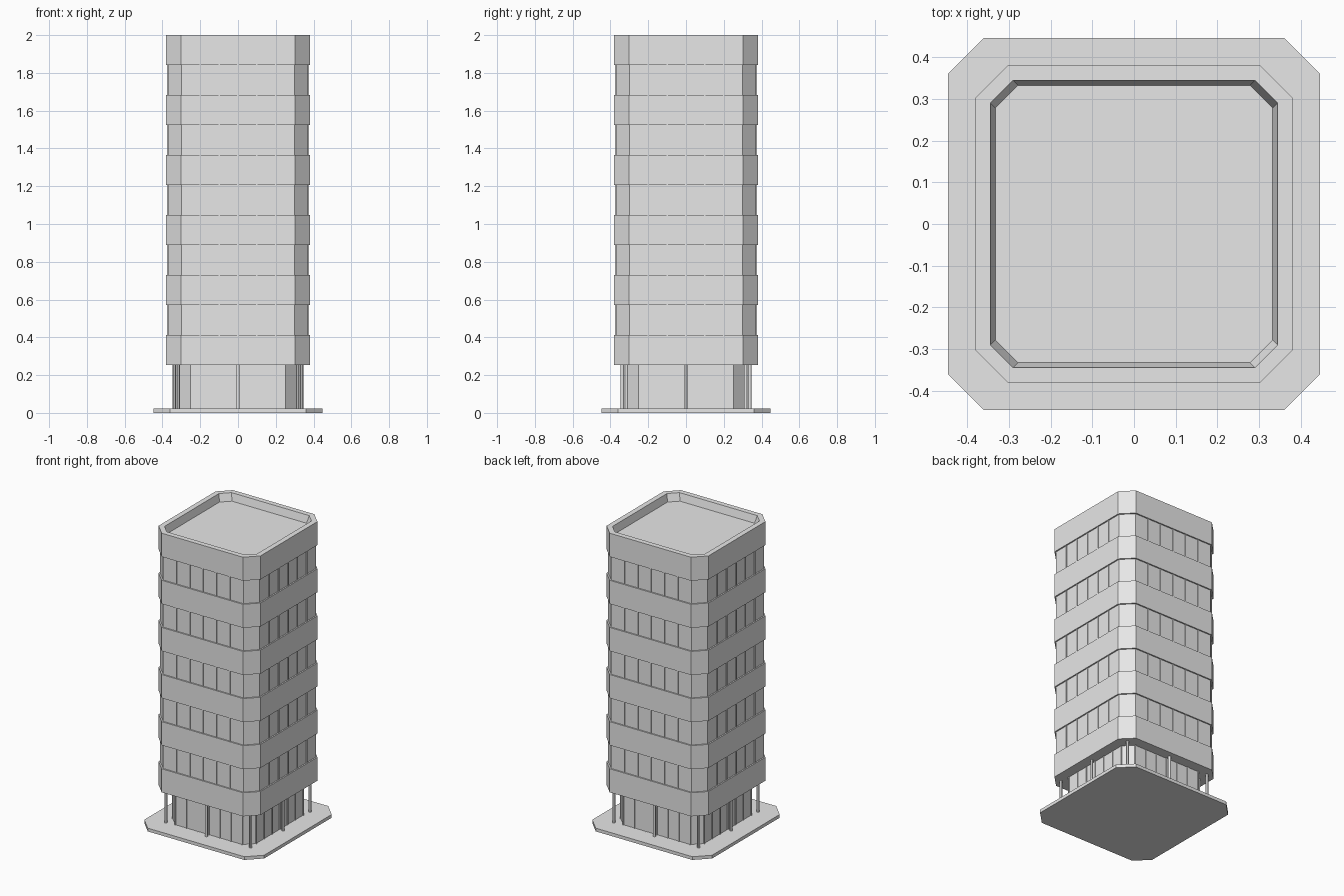
import bpy
import bmesh
from math import pi
from mathutils import Matrix, Vector

cube = bpy.data.objects.get("Cube")
if cube:
    bpy.data.objects.remove(cube, do_unlink=True)

grey = bpy.data.materials.new("light grey")
grey.use_nodes = True
grey.diffuse_color = (0.8, 0.8, 0.8, 1)
grey.node_tree.nodes["Principled BSDF"].inputs["Base Color"].default_value = grey.diffuse_color


def finish(name, bm):
    bmesh.ops.recalc_face_normals(bm, faces=bm.faces)
    mesh = bpy.data.meshes.new(name)
    bm.to_mesh(mesh)
    bm.free()
    mesh.materials.append(grey)
    obj = bpy.data.objects.new(name, mesh)
    bpy.context.collection.objects.link(obj)
    return obj


def loft(name, rings):
    """Closed shell through chamfered squares given as (half width, corner start, z)."""
    bm = bmesh.new()
    loops = []
    for h, c, z in rings:
        outline = [(h, -c), (h, c), (c, h), (-c, h), (-h, c), (-h, -c), (-c, -h), (c, -h)]
        loops.append([bm.verts.new((x, y, z)) for x, y in outline])
    for low, high in zip(loops, loops[1:]):
        for i in range(8):
            j = (i + 1) % 8
            bm.faces.new((low[i], low[j], high[j], high[i]))
    bm.faces.new(loops[0][::-1])
    bm.faces.new(loops[-1])
    return finish(name, bm)


def add_fins(bm, offsets, wall, depth, width, z0, z1):
    """Upright bars standing out from all four walls."""
    for side in range(4):
        turn = Matrix.Rotation(side * pi / 2, 4, 'Z')
        for x in offsets:
            place = Matrix.Translation(Vector((x, -wall, (z0 + z1) / 2)))
            size = Matrix.Diagonal((width, depth * 2, z1 - z0, 1))
            bmesh.ops.create_cube(bm, size=1, matrix=turn @ place @ size)


# Ground slab and recessed lobby
SLAB, SOFFIT, TOP = 0.022, 0.253, 2.0
loft("ground_slab", [(0.447, 0.36, 0), (0.447, 0.36, SLAB)])
loft("lobby", [(0.31, 0.25, SLAB), (0.31, 0.25, SOFFIT)])

bm = bmesh.new()
add_fins(bm, [i * 0.083 for i in range(-3, 4)], 0.31, 0.005, 0.007, SLAB, SOFFIT)
finish("lobby_mullions", bm)

# Tower: alternating solid bands and recessed window strips, then parapet and roof
STOREYS = 5
step = (TOP - SOFFIT) / (2 * STOREYS + 1)
band, recess = (0.38, 0.303), (0.371, 0.299)
rings = []
for level in range(2 * STOREYS + 1):
    outline = recess if level % 2 else band
    z = SOFFIT + level * step
    rings += [(*outline, z), (*outline, z + step)]
rings += [(0.345, 0.29, TOP), (0.333, 0.278, TOP - 0.05)]
loft("tower", rings)

bm = bmesh.new()
for storey in range(STOREYS):
    z = SOFFIT + (2 * storey + 1) * step
    add_fins(bm, [i * 0.1 for i in range(-2, 3)], 0.371, 0.005, 0.008, z, z + step)
finish("window_mullions", bm)

# Slim columns at the corners and the middle of each side
bm = bmesh.new()
for ix in (-1, 0, 1):
    for iy in (-1, 0, 1):
        if ix or iy:
            d = 0.316 if ix and iy else 0.337
            place = Matrix.Translation((ix * d, iy * d, (SLAB + SOFFIT) / 2))
            bmesh.ops.create_cone(bm, cap_ends=True, segments=12, radius1=0.009,
                                  radius2=0.009, depth=SOFFIT - SLAB, matrix=place)
columns = finish("columns", bm)
bpy.context.view_layer.objects.active = columns
columns.select_set(True)
bpy.ops.object.shade_smooth_by_angle()
